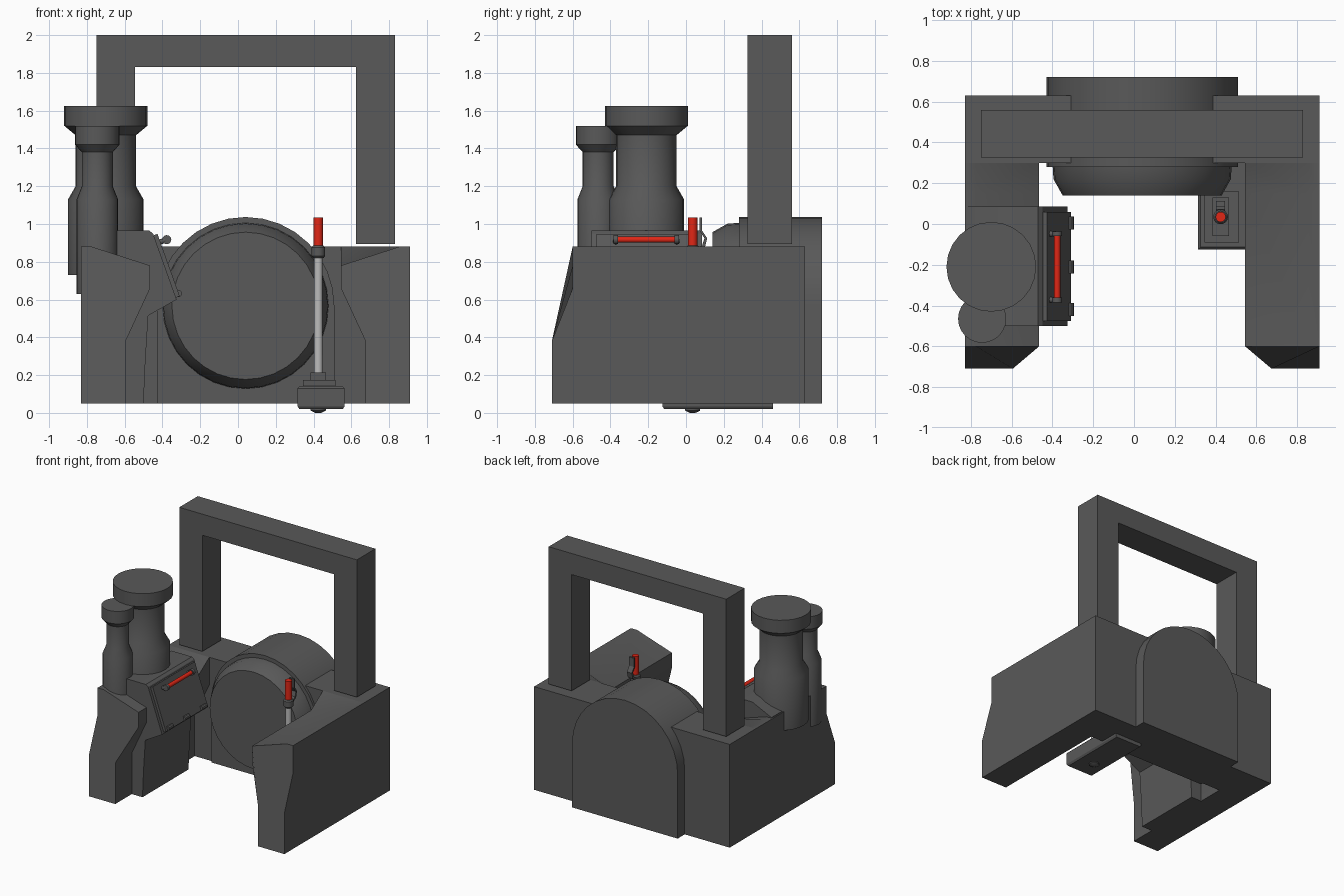
import bpy, bmesh, math
from mathutils import Vector, Matrix

if "Cube" in bpy.data.objects:
    bpy.data.objects.remove(bpy.data.objects["Cube"])


def material(name, rgb):
    m = bpy.data.materials.new(name)
    m.diffuse_color = (*rgb, 1)
    m.use_nodes = True
    m.node_tree.nodes["Principled BSDF"].inputs["Base Color"].default_value = m.diffuse_color
    return m


GRAY = material("dark gray", (0.10, 0.10, 0.10))
RED = material("red", (0.75, 0.02, 0.008))
SILVER = material("silver", (0.5, 0.5, 0.5))


def finish(name, bm, mat, angle=32):
    bmesh.ops.recalc_face_normals(bm, faces=bm.faces)
    mesh = bpy.data.meshes.new(name)
    bm.to_mesh(mesh)
    bm.free()
    mesh.materials.append(mat)
    mesh.shade_smooth()
    mesh.set_sharp_from_angle(angle=math.radians(angle))
    ob = bpy.data.objects.new(name, mesh)
    bpy.context.collection.objects.link(ob)
    return ob


def loft(name, rings, mat=GRAY):
    """Skin equal-length rings of points and cap both ends."""
    bm = bmesh.new()
    vs = [[bm.verts.new(p) for p in ring] for ring in rings]
    n = len(vs[0])
    for a, b in zip(vs, vs[1:]):
        for i in range(n):
            j = (i + 1) % n
            bm.faces.new((a[i], a[j], b[j], b[i]))
    bm.faces.new(vs[0])
    bm.faces.new(vs[-1])
    return finish(name, bm, mat)


def prism(name, profile, lo, hi, axis="y", mat=GRAY):
    """Extrude a side profile along x or y."""
    def put(p, t):
        return (p[0], t, p[1]) if axis == "y" else (t, p[0], p[1])
    return loft(name, [[put(p, t) for p in profile] for t in (lo, hi)], mat)


def box(name, x, y, z, mat=GRAY):
    return prism(name, [(x[0], z[0]), (x[1], z[0]), (x[1], z[1]), (x[0], z[1])],
                 y[0], y[1], "y", mat)


def turned(name, profile, centre, axis=(0, 0, 1), sides=24, mat=GRAY):
    """Turn (radius, height) pairs around an axis through centre."""
    rot = Vector((0, 0, 1)).rotation_difference(Vector(axis)).to_matrix()
    c = Vector(centre)
    rings = []
    for r, h in profile:
        rings.append([c + rot @ Vector((r * math.cos(2 * math.pi * i / sides),
                                        r * math.sin(2 * math.pi * i / sides), h))
                      for i in range(sides)])
    return loft(name, rings, mat)


CX = 0.04  # middle of the body

# Side arms: stepped inner face, sloping top, set-back front; mirrored
section = [(.87, .05), (.87, .38), (.87, .66), (.87, .88), (.815, .88),
           (.505, .78), (.505, .66), (.635, .38), (.635, .05)]
front = [(x, -.71 if z < .5 else -.60, z) for x, z in section]
middle = [(x, .15, z) for x, z in section]
rear = [(x, .30, .88 if z == .78 else z) for x, z in section]
arms = loft("side_arms", [front, middle, rear])
arms.location.x = CX
arms.modifiers.new("mirror", "MIRROR")

# Back wall
box("back_wall", (-.83, .91), (.30, .63), (.05, .88))

# Arched drum housing and round drum front
arch = [(CX + .47 * math.cos(math.pi * i / 16), .567 + .47 * math.sin(math.pi * i / 16))
        for i in range(17)]
prism("drum_housing", [(CX + .47, .05)] + arch + [(CX - .47, .05)], .28, .72)
turned("drum_front", [(.39, -.14), (.435, -.22), (.44, -.30)],
       (CX, 0, .567), (0, -1, 0), 32)

# Overhead frame: two legs and a top beam in one outline
prism("overhead_frame", [(-.75, .895), (-.75, 2), (.83, 2), (.83, .895), (.625, .895),
                         (.625, 1.83), (-.545, 1.83), (-.545, .895)], .325, .56)

# Stacks
turned("large_stack", [(.20, .73), (.20, 1.13), (.16, 1.20), (.16, 1.47),
                       (.22, 1.52), (.22, 1.625)], (-.70, -.21, 0))
turned("small_stack", [(.11, .63), (.11, 1.13), (.082, 1.20), (.082, 1.38),
                       (.118, 1.42), (.118, 1.52)], (-.745, -.465, 0))

# Console with pedestal
prism("console", [(-.82, .05), (-.50, .05), (-.49, .28), (-.475, .515), (-.325, .60),
                  (-.45, .95), (-.47, .965), (-.65, .965), (-.82, .885)], -.50, .085)

# Console door, laid on the sloping face
top, low = Vector((-.447, .94)), Vector((-.329, .61))
t = (low - top).normalized()
n = Vector((-t.y, t.x))


def on_slope(along, out):
    return top + t * along + n * out


prism("console_door", [on_slope(0, 0), on_slope(.35, 0), on_slope(.35, .022),
                       on_slope(0, .022)], -.475, .06)

# Door handle with its end mounts
hx, hz = on_slope(.045, .058)
turned("door_handle", [(.016, -.36), (.016, -.06)], (hx, 0, hz), (0, 1, 0), 12, RED)
for side, y in (("front", -.372), ("back", -.048)):
    mx, mz = on_slope(.045, 0)
    turned("handle_mount_" + side, [(.014, 0), (.014, .05)], (mx, y, mz),
           (n.x, 0, n.y), 12)
    turned("handle_collar_" + side, [(.024, -.012), (.024, .012)], (hx, y, hz),
           (0, 1, 0), 12)

# Door hinges
for i, y in enumerate((-.42, -.21, .005)):
    px, pz = on_slope(.335, .022)
    turned("door_hinge_%d" % (i + 1), [(.018, -.032), (.018, .032)], (px, y, pz),
           (0, 1, 0), 10)

# Lever base with plate and pivot block
LX, LY = .425, .035
loft("lever_base", [[(x, y, z) for x, y in ((.315 + i, -.125 + i), (.565 - i, -.125 + i),
                                            (.565 - i, .46), (.315 + i, .46))]
                    for i, z in ((.01, .02), (0, .035), (0, .13), (.012, .142))])
box("lever_plate", (.345, .515), (-.09, .16), (.14, .175))
box("lever_block", (.385, .465), (-.06, .13), (.17, .215))
turned("lever_pin", [(.015, 0), (.04, .012), (.04, .03)], (LX, LY, 0), sides=12)

# Lever rod, clamp and grip
turned("lever_rod", [(.024, .2), (.022, .84)], (LX, LY, 0), sides=16, mat=SILVER)
turned("lever_clamp", [(.028, .82), (.036, .83), (.036, .875), (.028, .885)],
       (LX, LY, 0), sides=16)
turned("lever_grip", [(.025, .88), (.025, 1.035)], (LX, LY, 0), sides=16, mat=RED)

# Squeeze trigger behind the grip
edge = [(.05, .845), (.10, .875), (.112, .925), (.085, .965), (.085, 1.035)]
prism("lever_trigger", edge + [(y - .014, z + (.012 if z < .88 else 0))
                               for y, z in reversed(edge)], LX - .022, LX + .022, "x")
